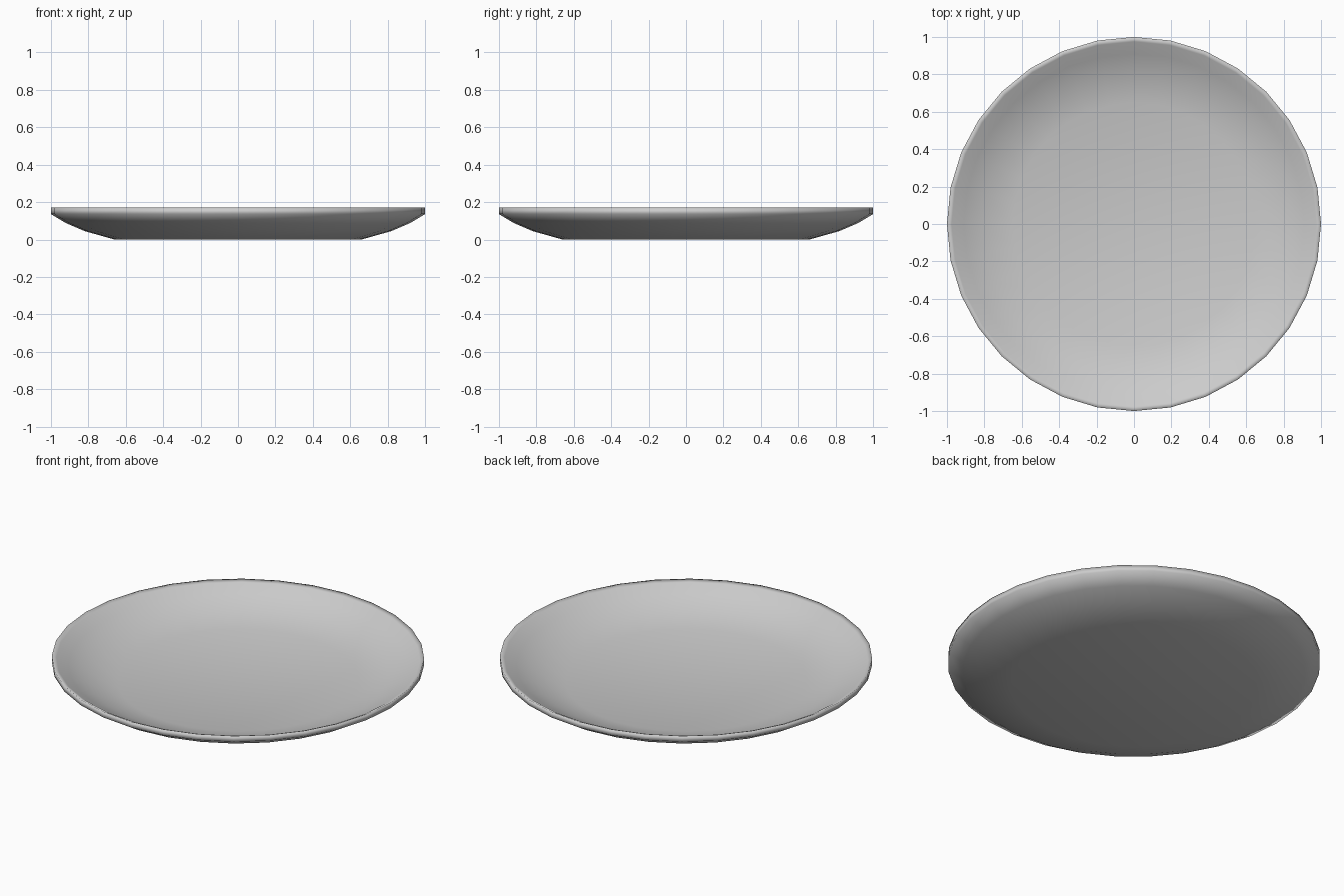
import bpy, bmesh, math

if "Cube" in bpy.data.objects:
    bpy.data.objects.remove(bpy.data.objects["Cube"])

SIDES = 32

# Radius/height profile: underside, rim, then inner dish surface
profile = [(0.66, 0.0), (0.82, 0.045), (0.92, 0.088), (1.0, 0.136), (1.0, 0.17),
           (0.975, 0.16), (0.91, 0.122), (0.81, 0.078), (0.65, 0.034)]

bm = bmesh.new()
rings = [[bm.verts.new((r * math.cos(2 * math.pi * i / SIDES),
                        r * math.sin(2 * math.pi * i / SIDES), z))
          for i in range(SIDES)] for r, z in profile]

# Walls between neighbouring rings
for a, b in zip(rings, rings[1:]):
    for i in range(SIDES):
        j = (i + 1) % SIDES
        bm.faces.new((a[i], a[j], b[j], b[i]))

# Flat base and flat dish floor
bm.faces.new(rings[0][::-1])
bm.faces.new(rings[-1])
bmesh.ops.recalc_face_normals(bm, faces=bm.faces)

# Smooth-shaded plate
mesh = bpy.data.meshes.new("plate")
bm.to_mesh(mesh)
bm.free()
mesh.shade_smooth()
plate = bpy.data.objects.new("plate", mesh)
bpy.context.collection.objects.link(plate)
